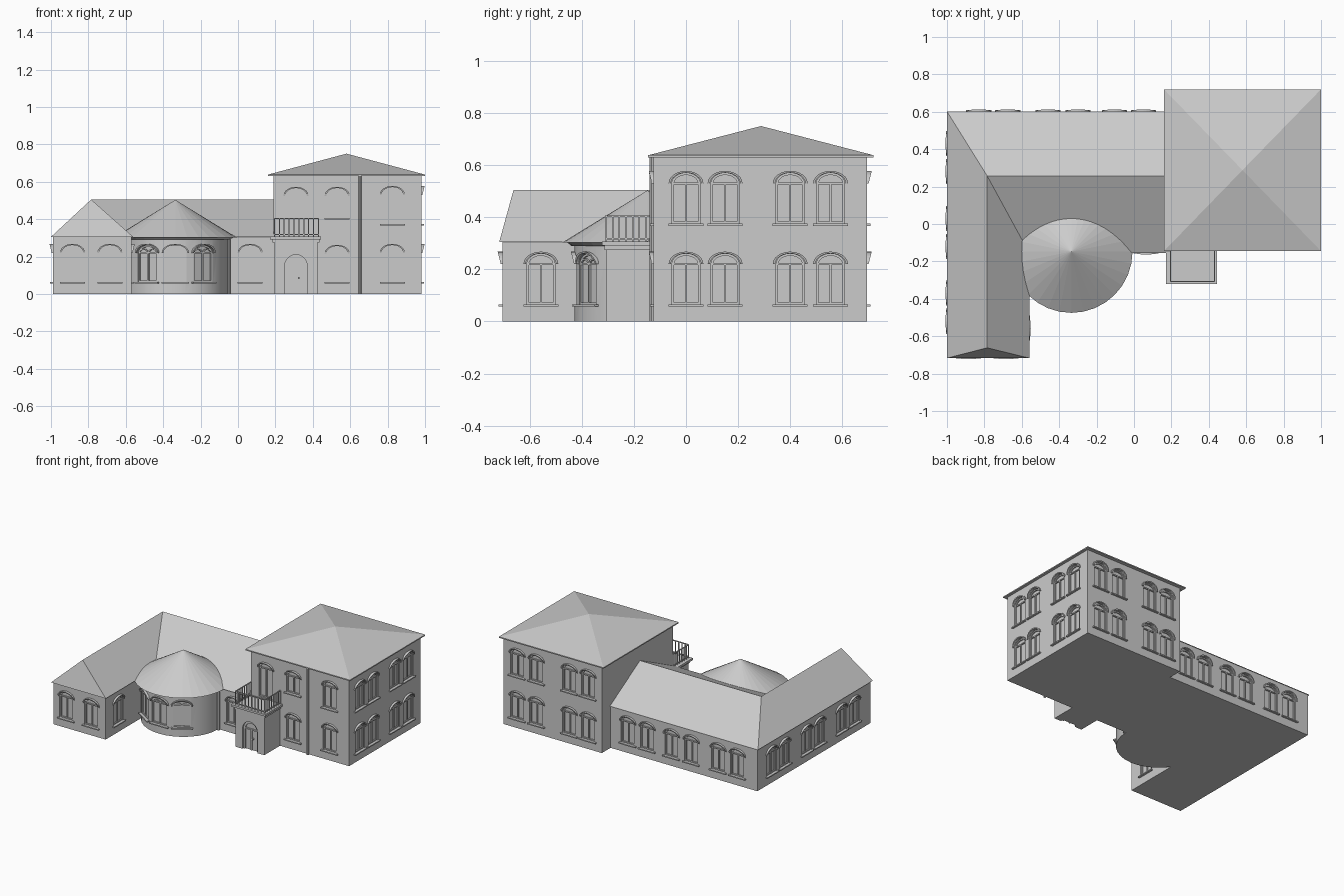
import bpy, bmesh, math
from mathutils import Matrix, Vector

if "Cube" in bpy.data.objects:
    bpy.data.objects.remove(bpy.data.objects["Cube"])

grey = bpy.data.materials.new("plain_grey")
grey.use_nodes = True
grey.diffuse_color = (0.6, 0.6, 0.6, 1)
grey.node_tree.nodes["Principled BSDF"].inputs["Base Color"].default_value = (0.6, 0.6, 0.6, 1)

FRONT, RIGHT, BACK, LEFT = -math.pi / 2, 0, math.pi / 2, math.pi


def finish(name, bm):
    bmesh.ops.recalc_face_normals(bm, faces=bm.faces)
    mesh = bpy.data.meshes.new(name)
    bm.to_mesh(mesh)
    bm.free()
    mesh.materials.append(grey)
    ob = bpy.data.objects.new(name, mesh)
    bpy.context.collection.objects.link(ob)
    return ob


def box(bm, lo, hi, mat=Matrix()):
    lo, hi = Vector(lo), Vector(hi)
    scale = Matrix.Diagonal((*(hi - lo), 1))
    bmesh.ops.create_cube(bm, size=1, matrix=mat @ Matrix.Translation((lo + hi) / 2) @ scale)


def solid(name, lo, hi):
    bm = bmesh.new()
    box(bm, lo, hi)
    return finish(name, bm)


def wall_frame(x, y, angle):
    """Local axes: along the wall, up, outward."""
    c, s = math.cos(angle), math.sin(angle)
    return Matrix(((-s, 0, c, x), (c, 0, s, y), (0, 1, 0, 0), (0, 0, 0, 1)))


def arc(a, b, base, cx=0, n=12):
    return [(cx + a * math.cos(math.pi * i / n), base + b * math.sin(math.pi * i / n)) for i in range(n + 1)]


def prism(bm, mat, outline, w0, w1):
    rings = [[bm.verts.new(mat @ Vector((u, v, w))) for u, v in outline] for w in (w0, w1)]
    n = len(outline)
    bm.faces.new(rings[0])
    bm.faces.new(rings[1])
    for i in range(n):
        j = (i + 1) % n
        bm.faces.new((rings[0][i], rings[0][j], rings[1][j], rings[1][i]))


def band(bm, mat, inner, outer, w0, depth):
    """Arched strip whose outward depth may vary with height."""
    rows = []
    for p, q in zip(inner, outer):
        corners = ((*p, w0), (*p, depth(p[1])), (*q, depth(q[1])), (*q, w0))
        rows.append([bm.verts.new(mat @ Vector(c)) for c in corners])
    for r, s in zip(rows, rows[1:]):
        for k in range(4):
            bm.faces.new((r[k], r[k - 1], s[k - 1], s[k]))
    bm.faces.new(rows[0])
    bm.faces.new(rows[-1])


def window(cut, trim, mat, floor, hw=0.054, height=0.155, rise=0.04, sill=True, twin=False):
    spring, recess = floor + height, -0.014
    prism(cut, mat, [(-hw, floor), (hw, floor)] + arc(hw, rise, spring), recess, 0.03)
    # sloping hood over the arch
    band(trim, mat, arc(hw + 0.004, rise + 0.001, spring), arc(hw + 0.013, rise + 0.008, spring), -0.005,
         lambda v: 0.006 + 0.01 * (v - spring) / rise)
    if sill:
        box(trim, (-hw - 0.013, floor - 0.008, -0.005), (hw + 0.013, floor, 0.014), mat)
    # casement bars inside the recess
    back, face = recess - 0.002, recess + 0.008
    bar = 0.004
    for u in (-hw + bar, 0, hw - bar):
        box(trim, (u - bar, floor, back), (u + bar, spring, face), mat)
    for v in (floor + bar, spring):
        box(trim, (-hw, v - bar, back), (hw, v + bar, face), mat)
    band(trim, mat, arc(hw - 0.008, rise - 0.008, spring), arc(hw, rise, spring), back, lambda v: face)
    if twin:
        for c in (-hw / 2, hw / 2):
            band(trim, mat, arc(hw / 2 - 0.008, 0.016, spring, c), arc(hw / 2, 0.022, spring, c), back, lambda v: face)


def carve(body, cut):
    cutter = finish("window_cutter", cut)
    mod = body.modifiers.new("openings", "BOOLEAN")
    mod.object, mod.operation, mod.solver = cutter, "DIFFERENCE", "EXACT"
    bpy.context.view_layer.objects.active = body
    bpy.ops.object.modifier_apply(modifier=mod.name)
    bpy.data.objects.remove(cutter)


# tall block
tower = solid("tall_block_walls", (0.19, -0.125, 0), (0.98, 0.695, 0.635))
cut, trim = bmesh.new(), bmesh.new()
for floor in (0.065, 0.375):
    for y in (0, 0.15, 0.4, 0.555):
        window(cut, trim, wall_frame(0.98, y, RIGHT), floor)
    for x in (0.3, 0.45, 0.715, 0.87):
        window(cut, trim, wall_frame(x, 0.695, BACK), floor)
    window(cut, trim, wall_frame(0.825, -0.125, FRONT), floor)
window(cut, trim, wall_frame(0.53, -0.125, FRONT), 0.065, height=0.15)
window(cut, trim, wall_frame(0.53, -0.125, FRONT), 0.405, height=0.12)
window(cut, trim, wall_frame(0.31, -0.125, FRONT), 0.315, height=0.21, sill=False)
carve(tower, cut)
finish("tall_block_windows", trim)

bm = bmesh.new()
box(bm, (0.16, -0.145, 0.63), (1, 0.72, 0.638))
eave = [bm.verts.new(p) for p in ((0.16, -0.145, 0.638), (1, -0.145, 0.638), (1, 0.72, 0.638), (0.16, 0.72, 0.638))]
peak = bm.verts.new((0.58, 0.288, 0.75))
for i in range(4):
    bm.faces.new((eave[i - 1], eave[i], peak))
finish("tall_block_roof", bm)

# low wings, built as one L-shaped body
bm = bmesh.new()
outline = [(-0.99, 0.595), (-0.99, -0.705), (-0.57, -0.705), (-0.57, -0.145), (0.2, -0.145), (0.2, 0.595)]
prism(bm, Matrix(), outline, 0, 0.305)
wings = finish("wing_walls", bm)
cut, trim = bmesh.new(), bmesh.new()
for x in (-0.83, -0.675, -0.46, -0.3, -0.105, 0.05):
    window(cut, trim, wall_frame(x, 0.595, BACK), 0.065)
for y in (0.43, 0.28, 0.03, -0.12, -0.37, -0.52):
    window(cut, trim, wall_frame(-0.99, y, LEFT), 0.065)
for x in (-0.885, -0.685):
    window(cut, trim, wall_frame(x, -0.705, FRONT), 0.065)
window(cut, trim, wall_frame(0.065, -0.145, FRONT), 0.065)
window(cut, trim, wall_frame(-0.57, -0.557, RIGHT), 0.065)
carve(wings, cut)
finish("wing_windows", trim)

bm = bmesh.new()
a, b, c, d, e, f = [bm.verts.new((x, y, 0.305)) for x, y in
                    ((-1, 0.602), (-1, -0.717), (-0.56, -0.717), (-0.56, -0.155), (0.195, -0.155), (0.195, 0.602))]
r1, r2, r3 = [bm.verts.new((x, y, 0.505)) for x, y in ((-0.785, -0.662), (-0.785, 0.257), (0.195, 0.257))]
for face in ((a, b, r1, r2), (b, c, r1), (c, d, r2, r1), (d, e, r3, r2), (e, f, r3), (f, a, r2, r3), (a, b, c, d, e, f)):
    bm.faces.new(face)
finish("wing_roof", bm)

# round bay in the inner corner
cx, cy, radius = -0.335, -0.148, 0.28


def round_part(name, r1, r2, z0, z1):
    bm = bmesh.new()
    bmesh.ops.create_cone(bm, cap_ends=True, segments=32, radius1=r1, radius2=r2, depth=z1 - z0,
                          matrix=Matrix.Translation((cx, cy, (z0 + z1) / 2)))
    return finish(name, bm)


drum = round_part("bay_wall", radius, radius, 0, 0.3)
round_part("bay_cornice", radius + 0.012, radius + 0.03, 0.29, 0.305)
round_part("bay_roof", 0.327, 0, 0.303, 0.503)
cut, trim = bmesh.new(), bmesh.new()
for turn in (-33, 0, 33):
    angle = FRONT + math.radians(turn)
    r = radius - 0.004
    window(cut, trim, wall_frame(cx + r * math.cos(angle), cy + r * math.sin(angle), angle), 0.065, hw=0.06, twin=True)
carve(drum, cut)
finish("bay_windows", trim)
bpy.ops.object.select_all(action="DESELECT")
drum.select_set(True)
bpy.context.view_layer.objects.active = drum
bpy.ops.object.shade_smooth_by_angle(angle=math.radians(25))

# entrance porch
porch = solid("porch_walls", (0.195, -0.305, 0), (0.425, -0.12, 0.29))
cut, trim = bmesh.new(), bmesh.new()
front = wall_frame(0.31, -0.305, FRONT)
prism(cut, front, [(-0.06, -0.01), (0.06, -0.01)] + arc(0.06, 0.06, 0.15), -0.02, 0.03)
carve(porch, cut)
band(trim, front, arc(0.045, 0.045, 0.15), arc(0.06, 0.06, 0.15), -0.022, lambda v: -0.012)
for u in (-0.054, 0, 0.054):
    box(trim, (u - 0.006, 0, -0.022), (u + 0.006, 0.15, -0.012), front)
box(trim, (-0.06, 0.145, -0.022), (0.06, 0.155, -0.012), front)
box(trim, (0.012, 0.08, -0.021), (0.02, 0.09, -0.006), front)
finish("porch_door", trim)
bm = bmesh.new()
box(bm, (0.185, -0.312, 0.275), (0.435, -0.12, 0.292))
box(bm, (0.17, -0.322, 0.292), (0.445, -0.12, 0.307))
finish("balcony_floor", bm)

# balcony railing
bm = bmesh.new()
x0, x1, y0, y1, t = 0.195, 0.43, -0.307, -0.128, 0.003
for z in (0.315, 0.4):
    box(bm, (x0, y0 - t, z), (x1, y0 + t, z + 0.006))
    for x in (x0, x1):
        box(bm, (x - t, y0, z), (x + t, y1, z + 0.006))
posts = [(x0 + (x1 - x0) * i / 9, y0) for i in range(10)]
posts += [(x, y0 + (y1 - y0) * i / 7) for x in (x0, x1) for i in range(1, 8)]
for x, y in posts:
    box(bm, (x - t, y - t, 0.305), (x + t, y + t, 0.402))
finish("balcony_railing", bm)

# rain pipes
for name, x, y, top in (("tall_block_pipe", 0.652, -0.132, 0.632), ("bay_pipe", -0.048, -0.155, 0.305)):
    bm = bmesh.new()
    bmesh.ops.create_cone(bm, cap_ends=True, segments=8, radius1=0.009, radius2=0.009, depth=top,
                          matrix=Matrix.Translation((x, y, top / 2)))
    finish(name, bm)
